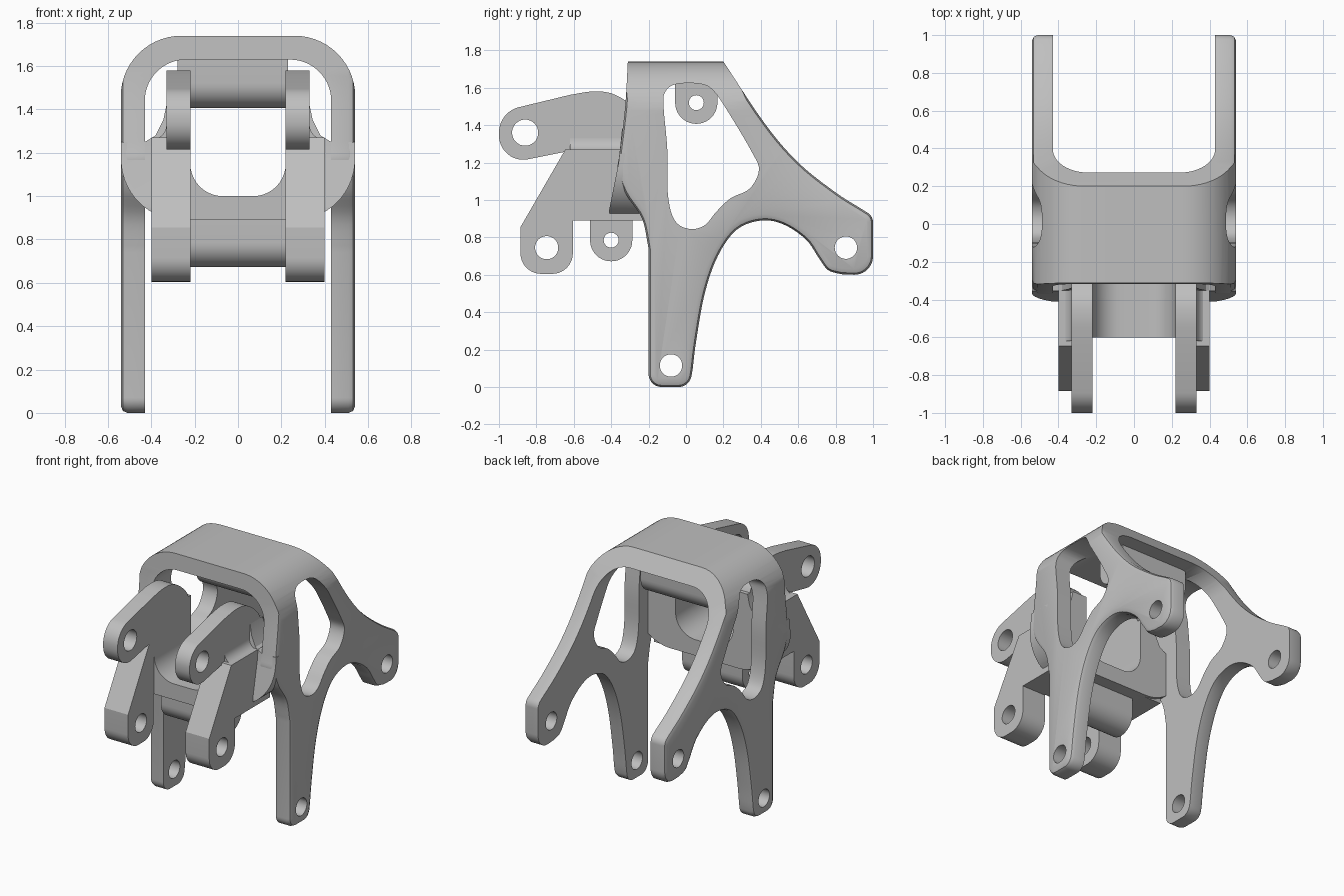
import bpy, bmesh, math
from mathutils import Vector

old = bpy.data.objects.get("Cube")
if old:
    bpy.data.objects.remove(old, do_unlink=True)

grey = bpy.data.materials.new("plain_grey")
grey.use_nodes = True
COLOUR = (0.52, 0.52, 0.52, 1)
grey.diffuse_color = COLOUR
grey.node_tree.nodes["Principled BSDF"].inputs["Base Color"].default_value = COLOUR


def arc(cx, cy, r, a0, a1, n=10):
    angles = [math.radians(a0 + (a1 - a0) * i / n) for i in range(n + 1)]
    return [(cx + r * math.cos(a), cy + r * math.sin(a)) for a in angles]


def spline(points, closed=False, n=5):
    """Smooth curve through the points."""
    p = [Vector(q) for q in points]
    p = [p[-1]] + p + p[:2] if closed else [2 * p[0] - p[1]] + p + [2 * p[-1] - p[-2]]
    out = []
    for a, b, c, d in zip(p, p[1:], p[2:], p[3:]):
        for i in range(n):
            t = i / n
            out.append(tuple(0.5 * (2 * b + (c - a) * t + (2 * a - 5 * b + 4 * c - d) * t * t
                                    + (3 * b - a - 3 * c + d) * t ** 3)))
    return out if closed else out + [tuple(points[-1])]


def clean(points):
    out = []
    for q in map(Vector, points):
        if not out or (q - out[-1]).length > 0.004:
            out.append(q)
    if (out[0] - out[-1]).length < 0.004:
        out.pop()
    return out


def inset(points, d):
    """Move a counter-clockwise outline inward."""
    out = []
    for i, q in enumerate(points):
        e1 = (q - points[i - 1]).normalized()
        e2 = (points[(i + 1) % len(points)] - q).normalized()
        n1, n2 = Vector((-e1.y, e1.x)), Vector((-e2.y, e2.x))
        out.append(q + (n1 + n2) * d / max(1 + n1.dot(n2), 0.3))
    return out


def prism(name, outline, axis, levels):
    """Extrude an outline along x or y; each level is (position, inset)."""
    pts = clean(outline)
    bm = bmesh.new()
    rings = []
    for t, d in levels:
        ring = inset(pts, d) if d else pts
        rings.append([bm.verts.new((t, *q) if axis == "x" else (q.x, t, q.y)) for q in ring])
    for a, b in zip(rings, rings[1:]):
        for i in range(len(a)):
            bm.faces.new((a[i - 1], a[i], b[i], b[i - 1]))
    bm.faces.new(rings[0])
    bm.faces.new(rings[-1])
    bmesh.ops.recalc_face_normals(bm, faces=bm.faces)
    mesh = bpy.data.meshes.new(name)
    bm.to_mesh(mesh)
    bm.free()
    mesh.materials.append(grey)
    ob = bpy.data.objects.new(name, mesh)
    bpy.context.collection.objects.link(ob)
    return ob


def span(a, b):
    return [(a, 0), (b, 0)]


def combine(ob, other, operation="DIFFERENCE"):
    mod = ob.modifiers.new("shape", "BOOLEAN")
    mod.object, mod.operation, mod.solver = other, operation, "EXACT"
    bpy.context.view_layer.update()
    result = bpy.data.meshes.new_from_object(ob.evaluated_get(bpy.context.evaluated_depsgraph_get()))
    ob.modifiers.clear()
    ob.data = result
    bpy.data.objects.remove(other, do_unlink=True)


def drill(ob, y, z, r):
    combine(ob, prism("drill", arc(y, z, r, 0, 360, 32), "x", span(-0.7, 0.7)))


def arch(half, top, r):
    return ([(-half, -0.1), (half, -0.1)] + arc(half - r, top - r, r, 0, 90, 14)
            + arc(r - half, top - r, r, 90, 180, 14))


def mirrored(half):
    return half + [(-x, z) for x, z in reversed(half)]


# Main frame: side outline cut to an arch, with a tunnel, windows and pin holes
outline = (spline([(-0.31, 1.76), (-0.325, 1.5), (-0.355, 1.25), (-0.365, 1.15),
                   (-0.32, 1.03), (-0.235, 0.9), (-0.2, 0.74)])
           + arc(-0.13, 0.07, 0.07, 180, 270) + arc(-0.04, 0.07, 0.07, 270, 350)
           + spline([(0.035, 0.09), (0.055, 0.25), (0.1, 0.5), (0.17, 0.7), (0.27, 0.84),
                     (0.4, 0.89), (0.52, 0.87), (0.64, 0.79), (0.71, 0.69),
                     (0.76, 0.625), (0.83, 0.603)])
           + arc(0.9, 0.7, 0.1, 270, 360) + arc(0.94, 0.88, 0.06, 0, 55)
           + spline([(0.95, 0.945), (0.8, 1.04), (0.6, 1.2), (0.42, 1.41), (0.187, 1.76)]))
rounded = [(-0.54, 0.03), (-0.531, 0.009), (-0.51, 0), (0.51, 0), (0.531, 0.009), (0.54, 0.03)]
frame = prism("main_frame", outline, "x", rounded)
combine(frame, prism("arch", arch(0.541, 1.74, 0.28), "y", span(-1.2, 1.2)), "INTERSECT")
combine(frame, prism("tunnel", arch(0.43, 1.63, 0.19), "y", span(-1.3, 1.3)))
window = spline([(-0.05, 1.62), (-0.11, 1.58), (-0.12, 1.5), (-0.1, 1.27), (-0.097, 1.03),
                 (-0.06, 0.89), (0.02, 0.845), (0.1, 0.865), (0.165, 0.94), (0.24, 1.01),
                 (0.34, 1.06), (0.39, 1.16), (0.35, 1.26), (0.235, 1.455),
                 (0.15, 1.58), (0.08, 1.62)], closed=True)
combine(frame, prism("window", window, "x", span(-0.7, 0.7)))
for y, z in ((-0.08, 0.115), (0.855, 0.745)):
    drill(frame, y, z, 0.06)

# Front wall: U-shaped plate with rounded lower corners and a sloping front
throat = [(0.22, 1.15)] + arc(0.07, 1.15, 0.15, 0, -90)
wall = prism("front_wall", mirrored(arc(0.26, 1.17, 0.28, 270, 360, 14)
             + [(0.54, 1.25), (0.43, 1.25), (0.38, 1.28), (0.345, 1.35), (0.33, 1.42), (0.22, 1.42)]
             + throat), "y", span(-0.5, -0.1))
slope = [(-0.41, 0.8), (-0.41, 0.95), (-0.36, 1.2), (-0.33, 1.5), (-0.2, 1.5), (-0.2, 0.8)]
combine(wall, prism("slope", slope, "x", span(-0.7, 0.7)), "INTERSECT")

# Channel floor between the front lugs
floor = prism("channel_floor", mirrored([(0.3, 0.89), (0.3, 1.15)] + throat), "y", span(-0.6, -0.3))

# Paired front lugs
lower = ([(-0.3, 1.27), (-0.645, 1.27), (-0.885, 0.855)] + arc(-0.775, 0.715, 0.11, 180, 270)
         + arc(-0.715, 0.715, 0.11, 270, 360) + [(-0.605, 0.89), (-0.22, 0.89), (-0.22, 1.2)])
upper = (spline([(-0.2, 1.3), (-0.23, 1.43), (-0.31, 1.52), (-0.4, 1.57), (-0.5, 1.58), (-0.62, 1.562)])
         + arc(-0.86, 1.36, 0.14, 104, 180, 12) + arc(-0.87, 1.345, 0.13, 180, 280, 12)
         + [(-0.61, 1.265), (-0.55, 1.2), (-0.3, 1.2)])
flare = [(0.3, 1.24), (0.4, 1.24)] + arc(0.4, 1.33, 0.07, 270, 180, 6) + [(0.33, 1.4), (0.3, 1.4)]
for side, s in (("left", 1), ("right", -1)):
    lug = prism(side + "_lower_lug", lower, "x", span(s * 0.22, s * 0.4))
    drill(lug, -0.745, 0.745, 0.062)
    lug = prism(side + "_upper_lug", upper, "x", span(s * 0.22, s * 0.33))
    drill(lug, -0.86, 1.36, 0.07)
    prism(side + "_lug_fillet", [(s * x, z) for x, z in flare], "y", span(-0.62, -0.25))


# Hanging hinge barrels
def barrel(name, y, z, top, x0, x1):
    r = 0.113
    ob = prism(name, [(y + r, top), (y - r, top)] + arc(y, z, r, 180, 360, 20), "x", span(x0, x1))
    drill(ob, y, z, 0.04)


barrel("lower_hinge_barrel", -0.4, 0.785, 0.9, -0.23, 0.23)
barrel("upper_hinge_barrel", 0.055, 1.52, 1.64, -0.28, 0.23)

# Smooth curved faces, keep hard edges
bpy.ops.object.select_all(action="DESELECT")
for ob in bpy.context.collection.objects:
    if ob.type == "MESH" and ob.data.materials and ob.data.materials[0] == grey:
        ob.select_set(True)
        bpy.context.view_layer.objects.active = ob
bpy.ops.object.shade_smooth_by_angle(angle=math.radians(30))
